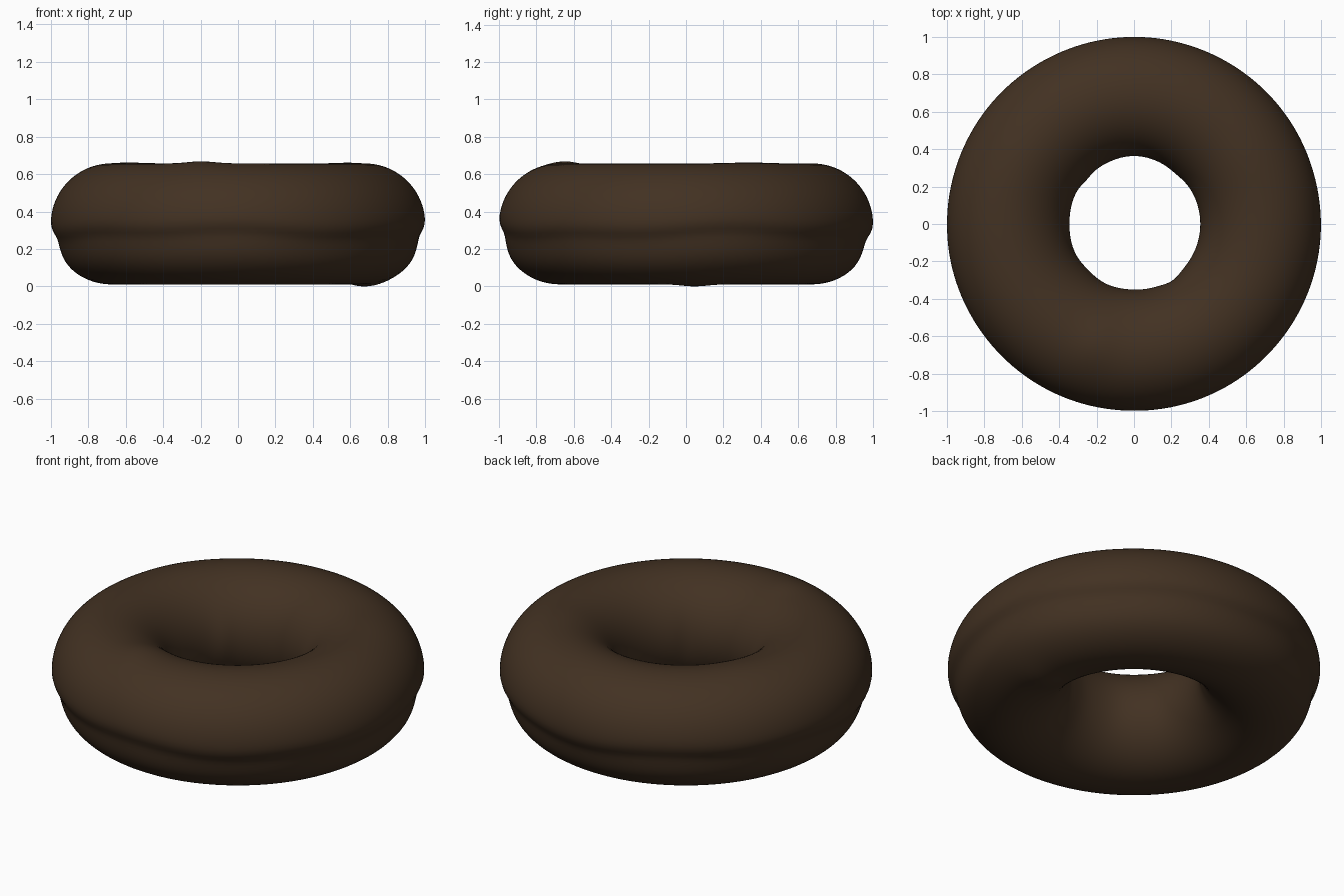
import bpy, bmesh, math

if "Cube" in bpy.data.objects:
    bpy.data.objects.remove(bpy.data.objects["Cube"])

MAJOR, MINOR, MID_Z = 0.677, 0.323, 0.334
RING, TUBE = 160, 80


def bump(a, b, a0, b0, wa, wb):
    """Soft lump on the ring centred at ring angle a0, tube angle b0."""
    da = (a - a0 + math.pi) % (2 * math.pi) - math.pi
    db = (b - b0 + math.pi) % (2 * math.pi) - math.pi
    return math.exp(-(da / wa) ** 2 - (db / wb) ** 2)


# Lumps: ring angle, tube angle (0 outward, 90 up), widths, height
LUMPS = [
    (253, 90, 9, 25, 0.011), (4, -90, 8, 22, 0.011),
    (150, 90, 15, 30, 0.005), (30, 90, 12, 30, 0.004),
    (180, 180, 25, 35, 0.009), (137, 180, 9, 30, 0.008),
    (225, 180, 14, 30, 0.007), (304, 180, 10, 35, -0.011),
    (90, 180, 22, 35, -0.009), (50, 180, 12, 30, 0.006),
    (265, 180, 16, 35, 0.004),
]
LUMPS = [tuple(math.radians(v) for v in l[:4]) + (l[4],) for l in LUMPS]


def tube_radius(a, b):
    r = MINOR
    # Crease under the icing lip, wavering slightly round the outside
    lip = math.radians(-15) + 0.04 * math.sin(3 * a + 0.6) + 0.025 * math.sin(7 * a)
    width = 0.17 if b > lip else 0.34
    r -= 0.024 * math.exp(-((b - lip) / width) ** 2)
    for a0, b0, wa, wb, h in LUMPS:
        r += h * bump(a, b, a0, b0, wa, wb)
    return r


# Doughnut ring
bm = bmesh.new()
rows = []
for i in range(RING):
    a = 2 * math.pi * i / RING
    row = []
    for j in range(TUBE):
        b = 2 * math.pi * j / TUBE - math.pi
        r = tube_radius(a, b)
        d = MAJOR + r * math.cos(b)
        row.append(bm.verts.new((d * math.cos(a), d * math.sin(a), MID_Z + r * math.sin(b))))
    rows.append(row)
for i in range(RING):
    n = (i + 1) % RING
    for j in range(TUBE):
        k = (j + 1) % TUBE
        bm.faces.new((rows[i][j], rows[n][j], rows[n][k], rows[i][k])).smooth = True
bmesh.ops.recalc_face_normals(bm, faces=bm.faces)
mesh = bpy.data.meshes.new("doughnut")
bm.to_mesh(mesh)
bm.free()
doughnut = bpy.data.objects.new("doughnut", mesh)
bpy.context.collection.objects.link(doughnut)

# Chocolate brown
chocolate = bpy.data.materials.new("chocolate")
chocolate.diffuse_color = (0.055, 0.031, 0.016, 1)
chocolate.use_nodes = True
chocolate.node_tree.nodes["Principled BSDF"].inputs["Base Color"].default_value = chocolate.diffuse_color
mesh.materials.append(chocolate)
